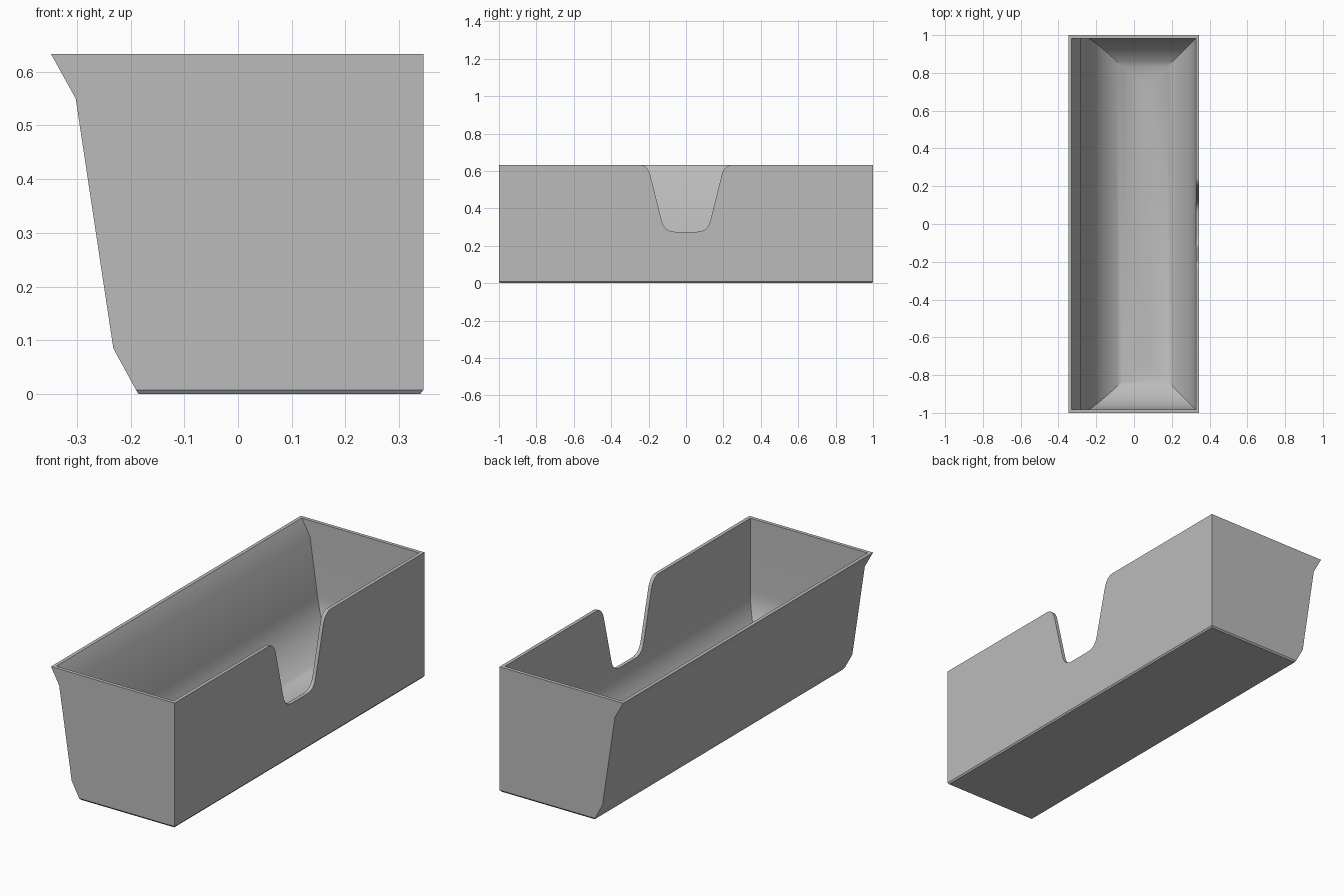
import bpy, bmesh, math

if "Cube" in bpy.data.objects:
    bpy.data.objects.remove(bpy.data.objects["Cube"], do_unlink=True)

grey = bpy.data.materials.new("plain grey")
grey.use_nodes = True
colour = (0.5, 0.5, 0.5, 1)
grey.diffuse_color = colour
grey.node_tree.nodes["Principled BSDF"].inputs["Base Color"].default_value = colour

HEIGHT, FLOOR, FILLET, STEPS = 0.633, 0.025, 0.24, 12
RIGHT, WALL = 0.345, 0.018


def make_object(name, bm):
    bmesh.ops.recalc_face_normals(bm, faces=bm.faces)
    mesh = bpy.data.meshes.new(name)
    bm.to_mesh(mesh)
    bm.free()
    obj = bpy.data.objects.new(name, mesh)
    bpy.context.collection.objects.link(obj)
    mesh.materials.append(grey)
    return obj


def loft(rings):
    """Bridge closed loops of points and cap both ends."""
    bm = bmesh.new()
    loops = [[bm.verts.new(p) for p in ring] for ring in rings]
    for a, b in zip(loops, loops[1:]):
        for i in range(len(a)):
            j = (i + 1) % len(a)
            bm.faces.new((a[i], a[j], b[j], b[i]))
    bm.faces.new(loops[0])
    bm.faces.new(loops[-1])
    return bm


def rectangle(left, right, y, z):
    return [(left, -y, z), (right, -y, z), (right, y, z), (left, y, z)]


def inner_left(z):
    return -0.284 + (0.55 - z) * 0.146


# Outer shell: chamfered foot, sloped side and flared lip
rings = [rectangle(-0.185, RIGHT - 0.006, 0.994, 0),
         rectangle(-0.19, RIGHT, 1, 0.008),
         rectangle(-0.232, RIGHT, 1, 0.085),
         rectangle(-0.302, RIGHT, 1, 0.55),
         rectangle(-0.348, RIGHT, 1, HEIGHT)]

# Cavity: same side profile, then a scooped fillet down to the floor
rings += [rectangle(-0.33, RIGHT - WALL, 1 - WALL, HEIGHT),
          rectangle(inner_left(0.55), RIGHT - WALL, 1 - WALL, 0.55)]
for i in range(STEPS + 1):
    t = math.pi / 2 * i / STEPS
    inset = FILLET * (1 - math.cos(t))
    z = FLOOR + FILLET * (1 - math.sin(t))
    rings.append(rectangle(inner_left(z) + inset, RIGHT - WALL - inset,
                           1 - WALL - inset, z))
bin_body = make_object("bin_body", loft(rings))


def rounded(corner, before, after, steps=8):
    """Curve from before to after, pulled towards the corner."""
    pts = []
    for i in range(steps + 1):
        t = i / steps
        pts.append(tuple((1 - t) ** 2 * a + 2 * t * (1 - t) * c + t * t * b
                         for a, c, b in zip(before, corner, after)))
    return pts


# Access notch in the straight side wall
half = rounded((0.116, 0.275), (0.06, 0.275), (0.13, 0.335))
half += rounded((0.205, HEIGHT), (0.19, 0.575), (0.25, HEIGHT))
half.append((0.25, HEIGHT + 0.1))
outline = half + [(-y, z) for y, z in reversed(half)]
cutter = make_object("notch_cutter", loft(
    [[(x, y, z) for y, z in outline] for x in (RIGHT - 0.06, RIGHT + 0.06)]))
cutter.hide_render = True

cut = bin_body.modifiers.new("notch", "BOOLEAN")
cut.operation = "DIFFERENCE"
cut.solver = "EXACT"
cut.object = cutter
bpy.context.view_layer.objects.active = bin_body
bpy.ops.object.select_all(action="DESELECT")
bin_body.select_set(True)
bpy.ops.object.modifier_apply(modifier="notch")
bpy.data.objects.remove(cutter, do_unlink=True)
bpy.ops.object.shade_smooth_by_angle(angle=math.radians(30))
